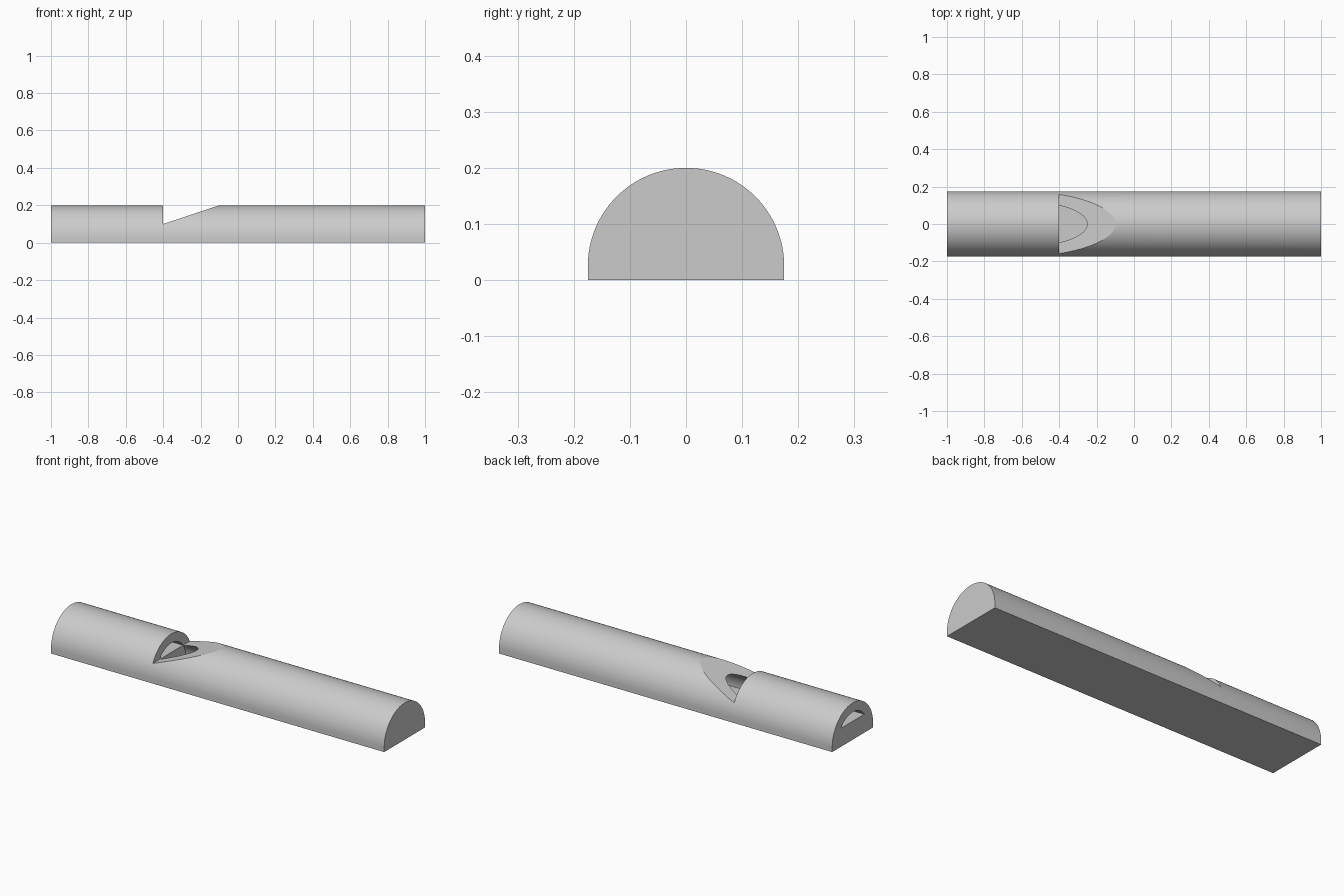
import bpy, math

if "Cube" in bpy.data.objects:
    bpy.data.objects.remove(bpy.data.objects["Cube"])

CENTRE_Z = 0.025  # shared axis height of the outer shell and the bore

grey = bpy.data.materials.new("light_grey")
grey.diffuse_color = (0.6, 0.6, 0.6, 1)
grey.use_nodes = True
grey.node_tree.nodes["Principled BSDF"].inputs["Base Color"].default_value = grey.diffuse_color


def prism(name, profile, axis, start, end):
    """Extrude a closed profile along x (profile is y,z) or y (profile is x,z)."""
    n = len(profile)
    verts = []
    for d in (start, end):
        for a, b in profile:
            verts.append((d, a, b) if axis == "x" else (a, d, b))
    faces = [tuple(range(n)), tuple(range(2 * n - 1, n - 1, -1))]
    faces += [(i, i + n, (i + 1) % n + n, (i + 1) % n) for i in range(n)]
    if axis == "x":
        faces = [tuple(reversed(f)) for f in faces]
    mesh = bpy.data.meshes.new(name)
    mesh.from_pydata(verts, [], faces)
    mesh.materials.append(grey)
    obj = bpy.data.objects.new(name, mesh)
    bpy.context.collection.objects.link(obj)
    # consistent outward normals for the cuts
    bpy.context.view_layer.objects.active = obj
    bpy.ops.object.mode_set(mode="EDIT")
    bpy.ops.mesh.select_all(action="SELECT")
    bpy.ops.mesh.normals_make_consistent(inside=False)
    bpy.ops.object.mode_set(mode="OBJECT")
    return obj


def arch(radius, steps=64):
    return [(radius * math.cos(math.pi * i / steps),
             CENTRE_Z + radius * math.sin(math.pi * i / steps)) for i in range(steps + 1)]


def cut(target, cutter):
    mod = target.modifiers.new("cut", "BOOLEAN")
    mod.operation, mod.solver, mod.object = "DIFFERENCE", "EXACT", cutter
    bpy.context.view_layer.objects.active = target
    bpy.ops.object.modifier_apply(modifier=mod.name)
    bpy.data.objects.remove(cutter)


# Outer body: half round on a thin flat base
body = prism("whistle_body", arch(0.175) + [(-0.175, 0), (0.175, 0)], "x", -1, 1)

# Hollow: half round chamber, with the raised floor of the windway left solid
bore = prism("bore_cutter", arch(0.125), "x", -1.1, 0.95)
block = prism("windway_floor", [(-1.2, -0.1), (-0.4, -0.1), (-0.4, 0.1), (-1.2, 0.1)],
              "y", -0.3, 0.3)
cut(bore, block)
cut(body, bore)

# Slanted mouth notch
notch = prism("mouth_cutter", [(-0.4, 0.1), (0.2, 0.3), (-0.4, 0.3)], "y", -0.3, 0.3)
cut(body, notch)

# Smooth round faces, sharp cut edges
bpy.ops.object.select_all(action="DESELECT")
body.select_set(True)
bpy.context.view_layer.objects.active = body
bpy.ops.object.shade_smooth_by_angle(angle=math.radians(15))
